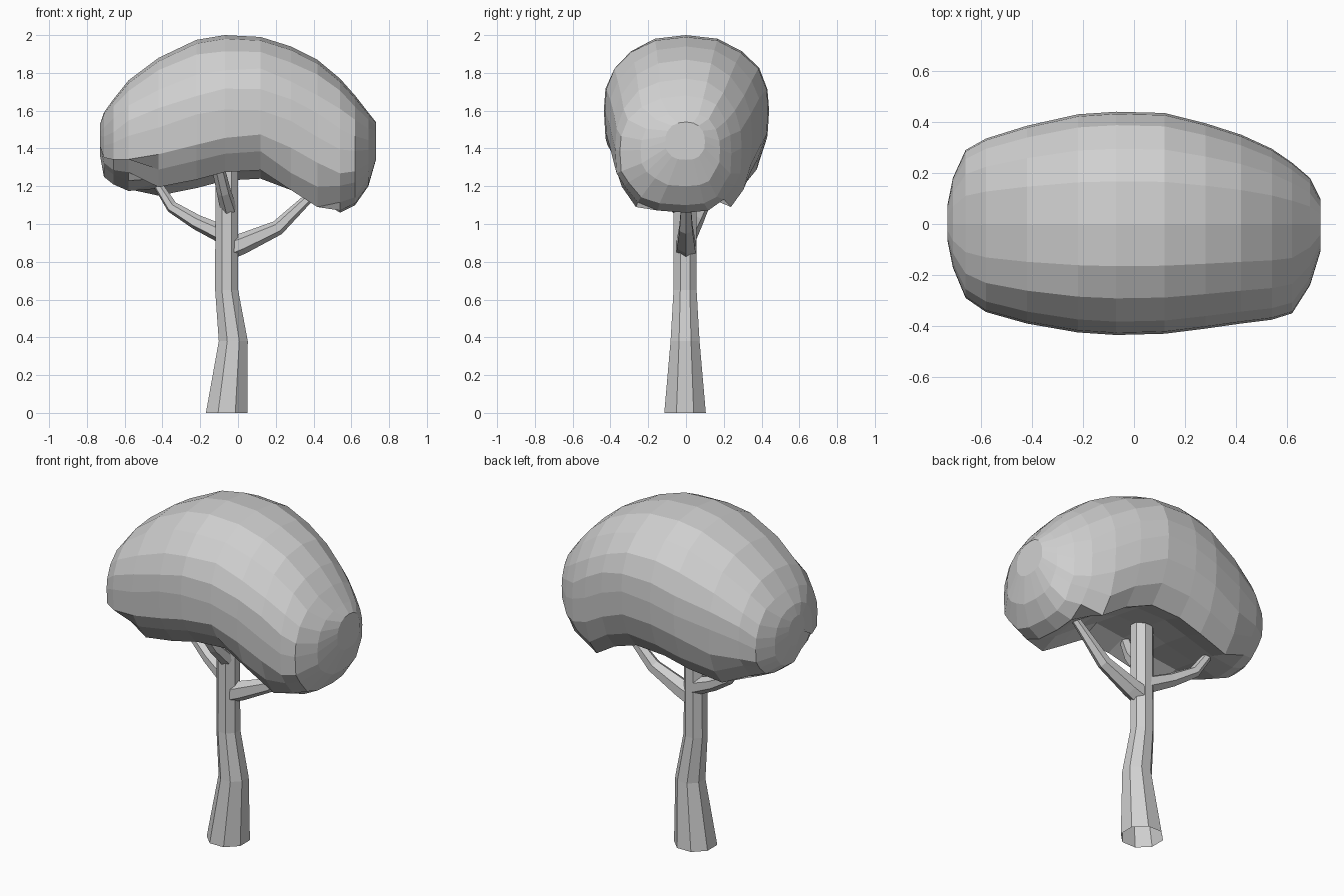
import bpy
import bmesh
import math
import random
from mathutils import Vector

random.seed(4)

default_cube = bpy.data.objects.get("Cube")
if default_cube:
    bpy.data.objects.remove(default_cube, do_unlink=True)

# One plain colour for the whole tree
grey = bpy.data.materials.new("plain_grey")
grey.use_nodes = True
colour = (0.63, 0.63, 0.63, 1)
grey.diffuse_color = colour
grey.node_tree.nodes["Principled BSDF"].inputs["Base Color"].default_value = colour


def loft(name, rings, open_base=False):
    """Skin a list of equal-length point rings and close the ends."""
    bm = bmesh.new()
    loops = [[bm.verts.new(point) for point in ring] for ring in rings]
    count = len(loops[0])
    for lower, upper in zip(loops, loops[1:]):
        for i in range(count):
            j = (i + 1) % count
            bm.faces.new((lower[i], lower[j], upper[j], upper[i]))
    base = bm.faces.new(loops[0])
    bm.faces.new(loops[-1])
    bmesh.ops.recalc_face_normals(bm, faces=bm.faces)
    if open_base:
        bmesh.ops.delete(bm, geom=[base], context="FACES_ONLY")
    mesh = bpy.data.meshes.new(name)
    bm.to_mesh(mesh)
    bm.free()
    mesh.materials.append(grey)
    obj = bpy.data.objects.new(name, mesh)
    bpy.context.collection.objects.link(obj)


def circle(sides, radius):
    """Polygon with a flat side towards each axis."""
    for i in range(sides):
        angle = math.tau * (i + 0.5) / sides
        yield Vector((radius * math.cos(angle), radius * math.sin(angle), 0))


def branch(name, path, radii):
    """Tapered six-sided limb following a path."""
    points = [Vector(p) for p in path]
    rings = []
    for i, (point, radius) in enumerate(zip(points, radii)):
        before = points[max(i - 1, 0)]
        after = points[min(i + 1, len(points) - 1)]
        turn = (after - before).to_track_quat("Z", "Y")
        rings.append([point + turn @ p for p in circle(6, radius)])
    loft(name, rings)


# Trunk: eight-sided, flared at the open foot, with a slight kink
trunk_rings = []
for x, z, radius in [(-0.06, 0, 0.119), (-0.025, 0.38, 0.083),
                     (-0.06, 0.65, 0.066), (-0.06, 1.4, 0.064)]:
    trunk_rings.append([p + Vector((x, -0.005, z)) for p in circle(8, radius)])
loft("trunk", trunk_rings, open_base=True)

# Branches rising into the crown
branch("left_branch",
       [(-0.05, 0, 0.87), (0.02, 0, 0.895), (0.21, 0, 0.98),
        (0.35, 0, 1.115), (0.44, 0, 1.2)],
       [0.06, 0.055, 0.04, 0.028, 0.022])
branch("right_branch",
       [(-0.07, 0.01, 0.94), (-0.22, 0.05, 1.01),
        (-0.35, 0.09, 1.09), (-0.42, 0.11, 1.2), (-0.45, 0.12, 1.26)],
       [0.05, 0.04, 0.032, 0.025, 0.02])
branch("front_branch",
       [(-0.05, -0.03, 1.08), (-0.075, -0.11, 1.17), (-0.11, -0.2, 1.32)],
       [0.045, 0.038, 0.033])

# Half outline of the crown's cross-section: hollow below, rounded above
half = [(0, -0.82), (0.4, -0.88), (0.68, -1), (0.87, -0.74), (0.98, -0.4),
        (1, -0.03), (0.98, 0.25), (0.88, 0.53), (0.67, 0.8), (0.38, 0.95), (0, 1)]
section = half + [(-y, z) for y, z in half[-2:0:-1]]

# Crown stations along x: position, top, bottom, front width, back width
stations = [
    (-0.73, 1.53, 1.36, 0.07, 0.08),
    (-0.71, 1.59, 1.25, 0.17, 0.18),
    (-0.66, 1.66, 1.21, 0.29, 0.29),
    (-0.58, 1.76, 1.175, 0.345, 0.335),
    (-0.42, 1.88, 1.15, 0.39, 0.385),
    (-0.22, 1.975, 1.19, 0.425, 0.43),
    (-0.07, 2, 1.23, 0.435, 0.44),
    (0.12, 1.99, 1.24, 0.43, 0.435),
    (0.28, 1.94, 1.18, 0.41, 0.395),
    (0.42, 1.87, 1.09, 0.39, 0.35),
    (0.54, 1.77, 1.06, 0.375, 0.295),
    (0.62, 1.68, 1.1, 0.35, 0.24),
    (0.69, 1.59, 1.2, 0.24, 0.18),
    (0.73, 1.54, 1.34, 0.11, 0.1),
]

# Crown: bean-shaped dome with a slightly uneven surface
crown_rings = []
for x, top, bottom, front, back in stations:
    middle, height = (top + bottom) / 2, (top - bottom) / 2
    ring = []
    for y, z in section:
        depth = y * (back if y > 0 else front)
        # The hollow underside fills out into rounded ends
        if abs(x) > 0.5 and z < -0.5:
            z = -math.sqrt(1 - y ** 3.0) if y > 0 else -math.sqrt(1 + y ** 3.0)
        level = middle + height * z
        # The front rim sits a little higher towards the model's right
        if y < 0 and z < -0.5 and x < 0.2:
            level += 0.045
        if abs(z) < 0.95 and abs(x) < 0.7:
            level += random.uniform(-0.01, 0.01)
        ring.append((x, depth, level))
    crown_rings.append(ring)
loft("crown", crown_rings)
